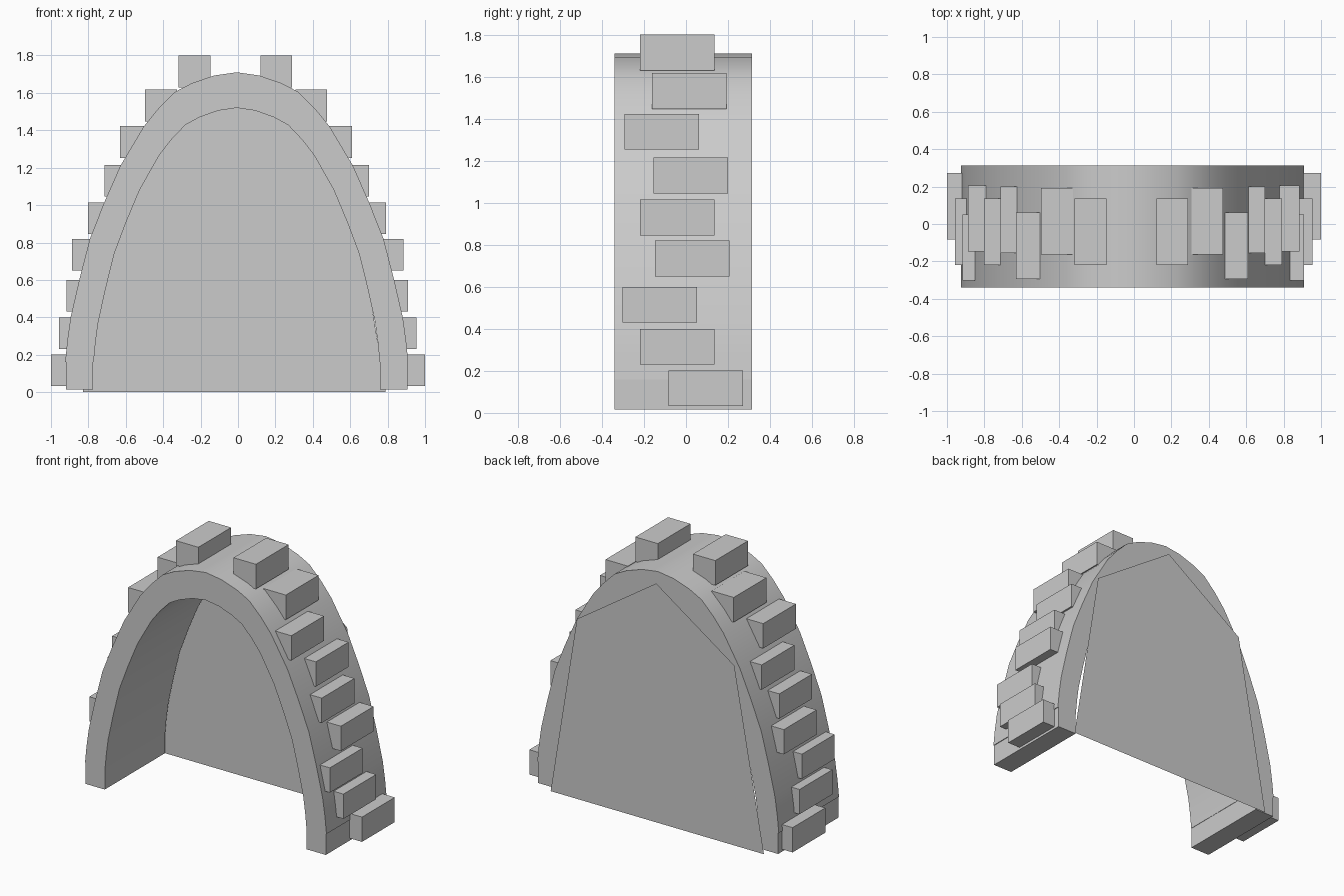
import bpy, bmesh, math

if "Cube" in bpy.data.objects:
    bpy.data.objects.remove(bpy.data.objects["Cube"])

CX = -0.007            # arch centre line
Y0, Y1 = -0.34, 0.313  # arch depth


def make_object(name, verts, faces):
    me = bpy.data.meshes.new(name)
    me.from_pydata(verts, [], faces)
    bm = bmesh.new()
    bm.from_mesh(me)
    bmesh.ops.recalc_face_normals(bm, faces=bm.faces)
    bm.to_mesh(me)
    bm.free()
    ob = bpy.data.objects.new(name, me)
    bpy.context.collection.objects.link(ob)
    return ob


def box(name, x0, x1, y0, y1, z0, z1):
    v = [(x, y, z) for x in (x0, x1) for y in (y0, y1) for z in (z0, z1)]
    f = [(0, 1, 3, 2), (4, 6, 7, 5), (0, 4, 5, 1), (2, 3, 7, 6), (0, 2, 6, 4), (1, 5, 7, 3)]
    return make_object(name, v, f)


# Arch: half profile mirrored, the inner curve is a scaled copy
half = [(.917, .16), (.905, .28), (.888, .40), (.842, .60), (.785, .82), (.71, 1.01),
        (.622, 1.21), (.497, 1.42), (.42, 1.515), (.33, 1.605), (.24, 1.652), (.12, 1.693)]
outer = half + [(0, 1.71)] + [(-x, z) for x, z in reversed(half)]
inner = [(x * .834, .16 + (z - .16) * 1.36 / 1.55) for x, z in outer]
n = len(outer)
rings = [(outer, Y0), (outer, Y1), (inner, Y1), (inner, Y0)]
verts = [(CX + x, y, z) for pts, y in rings for x, z in pts]
faces = []
for r in range(4):
    a, b = r * n, ((r + 1) % 4) * n
    faces += [(a + i, a + i + 1, b + i + 1, b + i) for i in range(n - 1)]
for e in (0, n - 1):
    faces.append(tuple(r * n + e for r in range(4)))
arch = make_object("arch", verts, faces)
bpy.context.view_layer.objects.active = arch
arch.select_set(True)
bpy.ops.object.shade_smooth_by_angle(angle=math.radians(30))
arch.select_set(False)

# Feet under both ends of the arch
for side, s in (("right", 1), ("left", -1)):
    a, b = sorted((CX + s * .767, CX + s * .912))
    box("foot_" + side, a, b, Y0, Y1, .015, .2)

# Flat back panel just behind the arch
panel = [(-.83, 0), (.79, 0), (.59, 1.235), (-.012, 1.64), (-.605, 1.235)]
make_object("back_panel", [(x, .34, z) for x, z in panel], [tuple(range(5))])

# Protruding stones: outer x on the right, outer x on the left, front y, bottom z
stones = [(1.0, -1.0, -.083, .032), (.955, -.957, -.22, .23), (.91, -.917, -.303, .43),
          (.885, -.888, -.148, .65), (.79, -.803, -.22, .845), (.70, -.715, -.155, 1.045),
          (.61, -.63, -.293, 1.253), (.477, -.497, -.163, 1.447), (.29, -.317, -.22, 1.63)]
for i, (xr, xl, y, z) in enumerate(stones):
    box(f"stone_right_{i}", xr - .17, xr, y, y + .355, z, z + .17)
    box(f"stone_left_{i}", xl, xl + .17, y, y + .355, z, z + .17)
